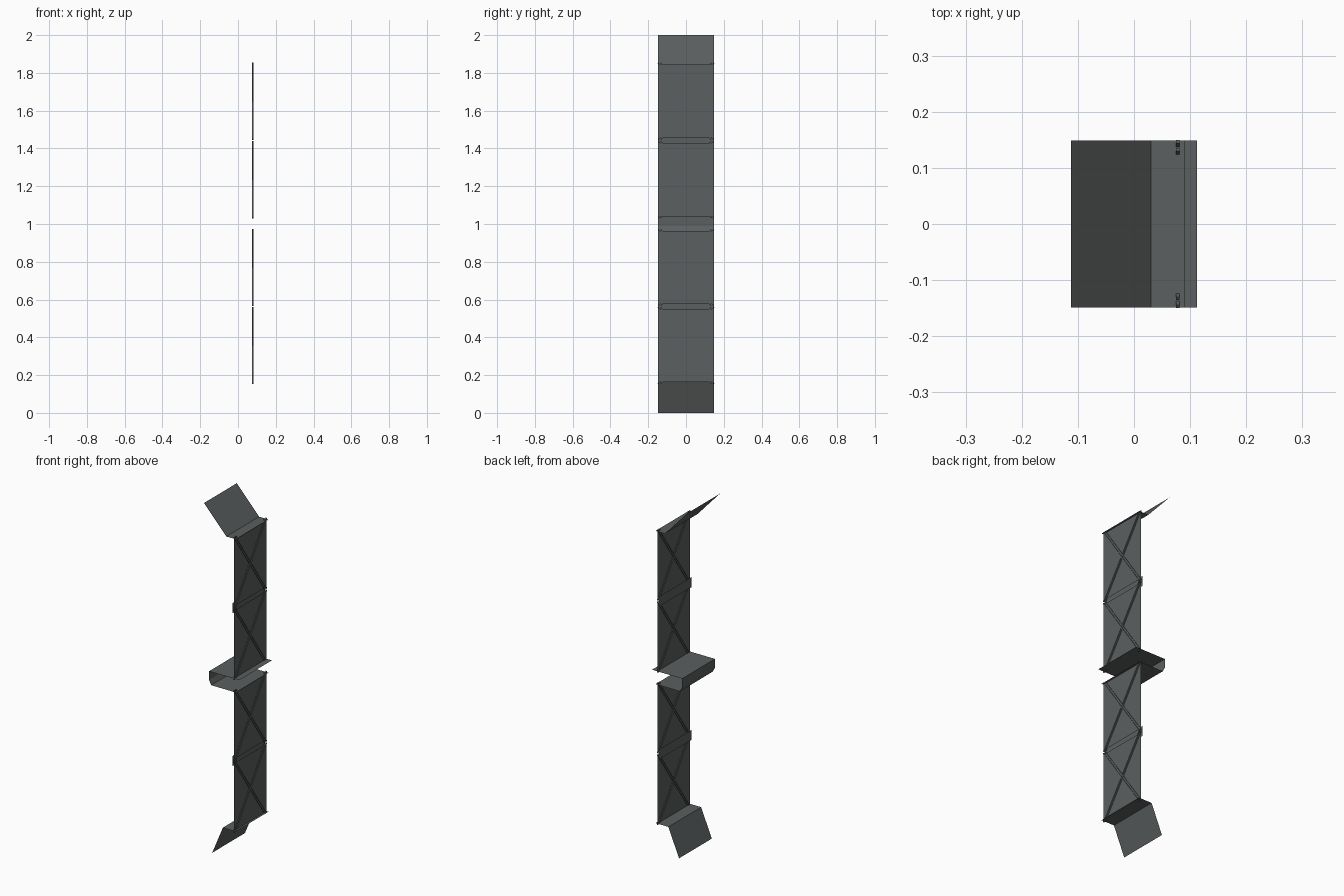
import bpy, bmesh
from mathutils import Vector

if "Cube" in bpy.data.objects:
    bpy.data.objects.remove(bpy.data.objects["Cube"])

W = 0.149      # half width along y
XW = 0.078     # wall plane

steel = bpy.data.materials.new("slate_grey")
steel.diffuse_color = (0.105, 0.115, 0.115, 1)
steel.use_nodes = True
steel.node_tree.nodes["Principled BSDF"].inputs["Base Color"].default_value = steel.diffuse_color


def finish(name, bm):
    me = bpy.data.meshes.new(name)
    bm.to_mesh(me)
    bm.free()
    me.materials.append(steel)
    bpy.context.collection.objects.link(bpy.data.objects.new(name, me))


def sheet(name, profile):
    """Thin sheet: an x-z profile swept across the full width."""
    bm = bmesh.new()
    rows = [[bm.verts.new((x, y, z)) for y in (-W, W)] for x, z in profile]
    for a, b in zip(rows, rows[1:]):
        bm.faces.new((a[0], a[1], b[1], b[0]))
    finish(name, bm)


def bar(bm, p, q, t=0.0065):
    """Square bar between two points in the wall plane."""
    p, q = Vector(p), Vector(q)
    side = (q - p).normalized().cross(Vector((1, 0, 0))) * t / 2
    out = Vector((t / 2, 0, 0))
    ends = [[bm.verts.new(c + side * s + out * o)
             for s, o in ((-1, -1), (1, -1), (1, 1), (-1, 1))] for c in (p, q)]
    a, b = ends
    for i in range(4):
        j = (i + 1) % 4
        bm.faces.new((a[i], a[j], b[j], b[i]))
    bm.faces.new(a[::-1])
    bm.faces.new(b)
    bmesh.ops.recalc_face_normals(bm, faces=bm.faces[:])


# bent sheets at the top, middle and bottom
sheet("top_flared_panel", [(0.09, 1.845), (0.03, 1.845), (-0.112, 2.0)])
sheet("middle_channel", [(0.112, 1.04), (-0.08, 1.04), (-0.08, 0.99),
                         (-0.066, 0.963), (0.09, 0.963)])
sheet("bottom_flared_panel", [(0.09, 0.163), (0.008, 0.163), (-0.06, 0.0)])

# two storeys, each with two braced wall bays and a backing strip at the joint
for storey, (z0, z1) in {"lower": (0.163, 0.963), "upper": (1.04, 1.845)}.items():
    mid = (z0 + z1) / 2
    sheet(storey + "_joint_strip", [(XW - 0.009, mid - 0.029), (XW - 0.009, mid + 0.029)])
    for part, a, b in (("bottom", z0, mid - 0.0125), ("top", mid + 0.0125, z1)):
        sheet(f"{storey}_{part}_wall", [(XW, a), (XW, b)])
        # paired diagonal braces crossing in an X
        bm = bmesh.new()
        for s in (-1, 1):
            for d in (-0.007, 0.007):
                bar(bm, (XW, -s * 0.14 + d, a - 0.008), (XW, s * 0.14 + d, b + 0.008))
        finish(f"{storey}_{part}_braces", bm)
